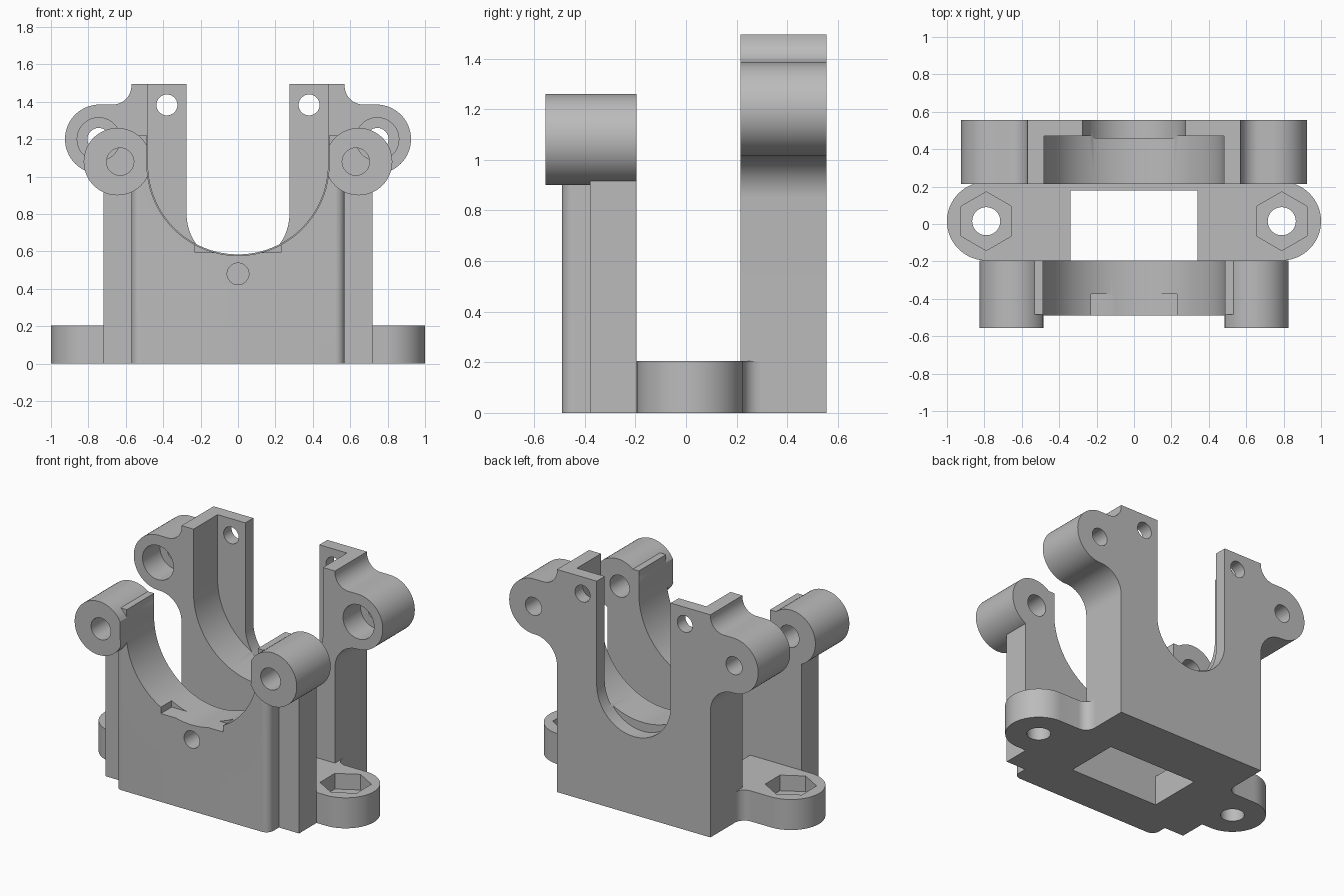
import bpy, bmesh
from math import cos, sin, radians

if "Cube" in bpy.data.objects:
    bpy.data.objects.remove(bpy.data.objects["Cube"], do_unlink=True)

grey = bpy.data.materials.new("plain grey")
grey.use_nodes = True
grey.diffuse_color = (0.5, 0.5, 0.5, 1)
grey.node_tree.nodes["Principled BSDF"].inputs["Base Color"].default_value = (0.5, 0.5, 0.5, 1)


def arc(cx, cy, r, start, end, n=24):
    steps = [radians(start + (end - start) * i / n) for i in range(n + 1)]
    return [(cx + r * cos(a), cy + r * sin(a)) for a in steps]


def circle(cx, cy, r, n=48, start=0):
    return arc(cx, cy, r, start, start + 360, n)[:-1]


def mirrored(half):
    return half + [(-x, y) for x, y in reversed(half)]


def rect(x0, x1, y0, y1):
    return [(x0, y0), (x1, y0), (x1, y1), (x0, y1)]


def u_shape(half_width, centre):
    """Slot outline with a round bottom, open at the top."""
    return [(half_width, 2)] + arc(0, centre, half_width, 0, -180, 48) + [(-half_width, 2)]


def prism(name, outline, axis, lo, hi):
    """Extrude a plan (axis z) or an elevation (axis y)."""
    bm = bmesh.new()
    place = (lambda u, v, w: (u, w, v)) if axis == "y" else (lambda u, v, w: (u, v, w))
    face = bm.faces.new([bm.verts.new(place(u, v, lo)) for u, v in outline])
    geom = bmesh.ops.extrude_face_region(bm, geom=[face])["geom"]
    moved = [g for g in geom if isinstance(g, bmesh.types.BMVert)]
    bmesh.ops.translate(bm, verts=moved, vec=place(0, 0, hi - lo))
    bmesh.ops.recalc_face_normals(bm, faces=bm.faces[:])
    mesh = bpy.data.meshes.new(name)
    bm.to_mesh(mesh)
    bm.free()
    mesh.materials.append(grey)
    obj = bpy.data.objects.new(name, mesh)
    bpy.context.collection.objects.link(obj)
    return obj


def combine(obj, operation, outline, axis, lo, hi):
    """Add or remove a prism, then discard the tool."""
    tool = prism("tool", outline, axis, lo, hi)
    mod = obj.modifiers.new("shape", "BOOLEAN")
    mod.operation, mod.solver, mod.object = operation, "EXACT", tool
    bpy.context.view_layer.objects.active = obj
    bpy.ops.object.modifier_apply(modifier=mod.name)
    bpy.data.objects.remove(tool, do_unlink=True)


def add(obj, *args):
    combine(obj, "UNION", *args)


def cut(obj, *args):
    combine(obj, "DIFFERENCE", *args)


# Base plate with rounded lugs, nut pockets and a central window
lug_x, lug_y, lug_r = 0.79, 0.015, 0.21
half_plan = [(0.5, -0.195)] + arc(lug_x, lug_y, lug_r, -90, 90, 32)
half_plan += arc(0.64, 0.295, 0.07, 270, 180, 8) + [(0.5, 0.295)]
base = prism("base_plate", mirrored(half_plan), "z", 0, 0.205)
cut(base, rect(-0.34, 0.34, -0.197, 0.18), "z", -0.1, 0.4)
for side in (-1, 1):
    cut(base, circle(side * lug_x, lug_y, 0.157, 6, 30), "z", 0.1, 0.4)
    cut(base, circle(side * lug_x, lug_y, 0.075), "z", -0.1, 0.4)

# Front wall: stepped plan, two bosses with lips, round cradle
half_plan = arc(0.52, -0.44, 0.05, -90, 0, 8) + [(0.57, -0.38), (0.72, -0.38), (0.72, -0.195)]
front = prism("front_wall", mirrored(half_plan), "z", 0, 1.08)
for side in (-1, 1):
    add(front, circle(side * 0.645, 1.08, 0.18, 64), "y", -0.555, -0.195)
    lip = sorted((side * 0.45, side * 0.54))
    add(front, rect(lip[0], lip[1], 1.0, 1.22), "y", -0.485, -0.195)
    cut(front, circle(side * 0.63, 1.08, 0.073), "y", -0.7, 0)
cut(front, u_shape(0.487, 1.065), "y", -0.7, 0)
cut(front, rect(-0.23, 0.23, 0.593, 0.8), "y", -0.7, -0.375)
cut(front, circle(0, 0.48, 0.058), "y", -0.7, 0)

# Back wall: eared outline, wide recess, narrow slot and screw holes
half_side = [(0.57, 0)] + arc(0.735, 0.85, 0.165, 180, 90, 16)
half_side += arc(0.74, 1.2, 0.185, -90, 90, 32)[1:]
half_side += arc(0.67, 1.485, 0.1, 270, 180, 12) + [(0.57, 1.495)]
back = prism("back_wall", mirrored(half_side), "y", 0.215, 0.555)
cut(back, u_shape(0.481, 1.065), "y", 0.1, 0.47)
cut(back, u_shape(0.275, 0.8), "y", 0.46, 0.7)
for side in (-1, 1):
    cut(back, circle(side * 0.745, 1.2, 0.115), "y", 0.1, 0.4)
    cut(back, circle(side * 0.745, 1.2, 0.06), "y", 0.1, 0.7)
    cut(back, circle(side * 0.38, 1.383, 0.056), "y", 0.1, 0.7)

# Smooth the round surfaces, keep edges crisp
bpy.ops.object.select_all(action="DESELECT")
for part in (base, front, back):
    part.select_set(True)
bpy.context.view_layer.objects.active = base
bpy.ops.object.shade_smooth_by_angle(angle=radians(30))
